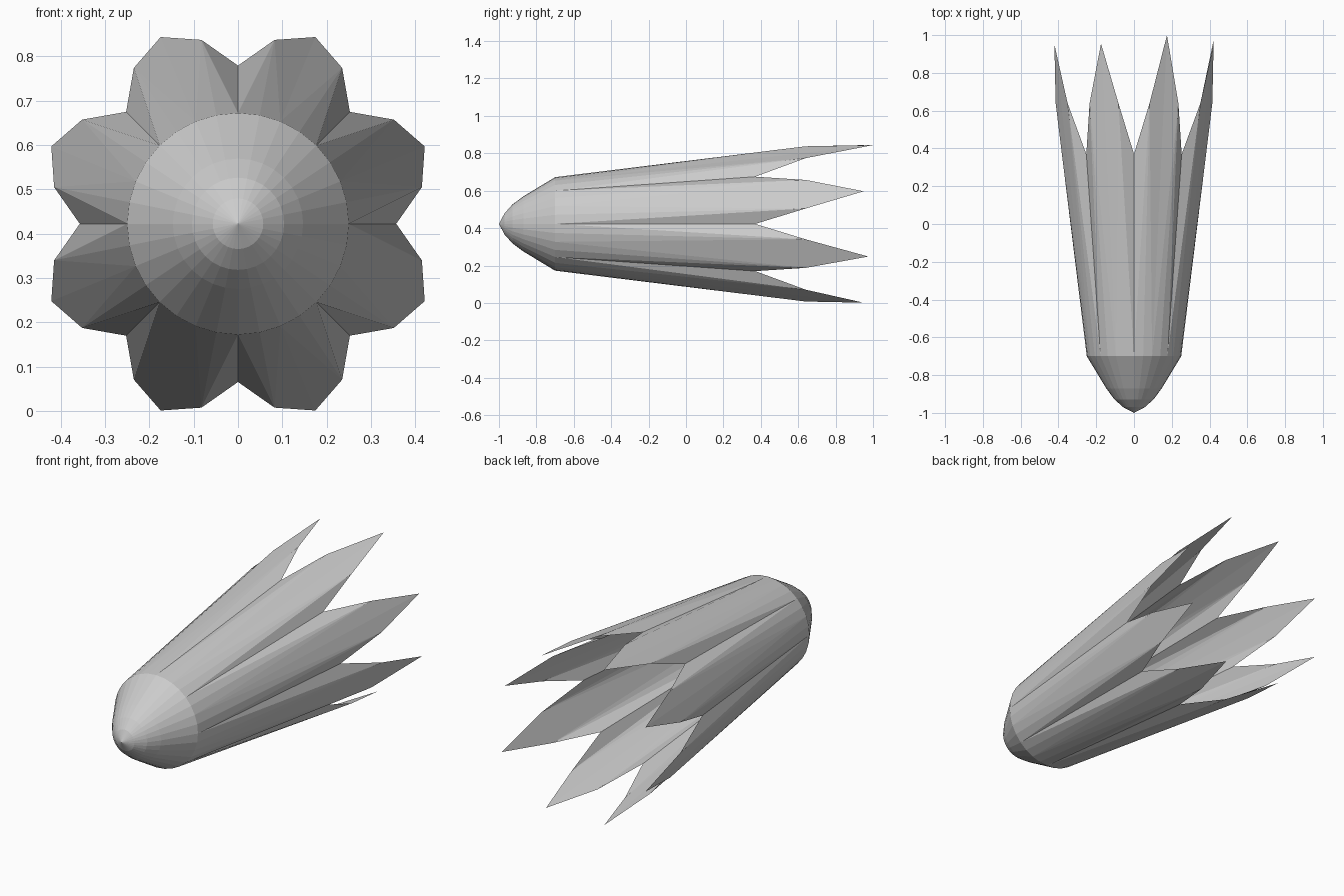
import bpy, bmesh
from math import sin, cos, radians

if "Cube" in bpy.data.objects:
    bpy.data.objects.remove(bpy.data.objects["Cube"])

ZC = 0.4225          # height of the long axis
N = 32               # sides around the axis


def ring_point(i, r, y):
    a = radians(i * 360 / N)
    return (r * cos(a), y, ZC + r * sin(a))


def finish(bm, name):
    mesh = bpy.data.meshes.new(name)
    bm.to_mesh(mesh)
    bm.free()
    obj = bpy.data.objects.new(name, mesh)
    bpy.context.collection.objects.link(obj)
    return obj


# Rounded nose: lathed profile with a flat back
bm = bmesh.new()
profile = [(0.057, -0.97), (0.104, -0.928), (0.147, -0.87), (0.25, -0.70)]
rings = [[bm.verts.new(ring_point(i, r, y)) for i in range(N)] for r, y in profile]
tip = bm.verts.new((0, -1, ZC))
for i in range(N):
    j = (i + 1) % N
    bm.faces.new((tip, rings[0][i], rings[0][j]))
    for a, b in zip(rings, rings[1:]):
        bm.faces.new((a[i], b[i], b[j], a[j]))
bm.faces.new(rings[-1])
bmesh.ops.recalc_face_normals(bm, faces=bm.faces)
finish(bm, "nose")

# Feather skirt: eight pointed petals, four facets each
bm = bmesh.new()
tips = [0.95, 1.0, 0.955, 0.95, 0.95, 0.95, 0.95, 0.975]
base, rim = [], []
for i in range(N):
    base.append(bm.verts.new(ring_point(i, 0.25, -0.70)))
    k = i % 4
    if k == 0:                       # notch between petals
        r, y = 0.357, 0.37
    elif k == 2:                     # petal point
        r, y = 0.456, tips[i // 4]
    else:                            # petal shoulder
        r, y = 0.423, 0.64
    rim.append(bm.verts.new(ring_point(i, r, y)))
for i in range(N):
    j = (i + 1) % N
    if i % 2 == 0:                   # fold runs from base i to the shoulder j
        bm.faces.new((base[i], rim[i], rim[j]))
        bm.faces.new((base[i], rim[j], base[j]))
    else:                            # mirrored fold
        bm.faces.new((base[i], rim[i], base[j]))
        bm.faces.new((rim[i], rim[j], base[j]))
finish(bm, "feather_skirt")
